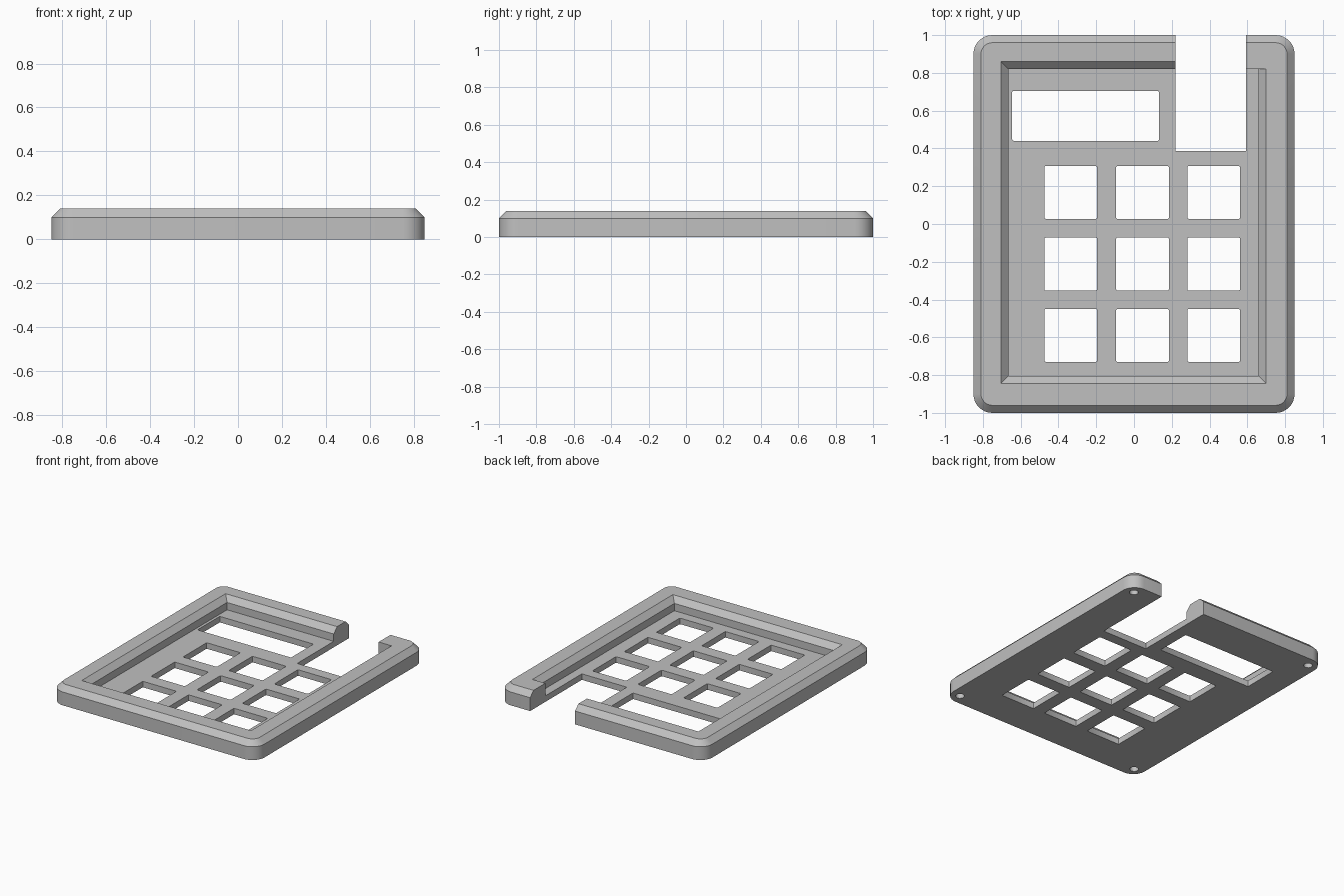
import bpy
import bmesh
import math

cube = bpy.data.objects.get("Cube")
if cube:
    bpy.data.objects.remove(cube, do_unlink=True)

grey = bpy.data.materials.new("plain grey")
grey.use_nodes = True
colour = (0.53, 0.53, 0.53, 1)
grey.diffuse_color = colour
grey.node_tree.nodes["Principled BSDF"].inputs["Base Color"].default_value = colour

FLOOR, SHOULDER, TOP = 0.045, 0.10, 0.14
BEVEL = TOP - SHOULDER


def outline(x0, x1, y0, y1, radius=0, steps=8):
    """Counter-clockwise rectangle, with rounded corners if radius is set."""
    if not radius:
        return [(x1, y1), (x0, y1), (x0, y0), (x1, y0)]
    centres = outline(x0 + radius, x1 - radius, y0 + radius, y1 - radius)
    pts = []
    for i, (cx, cy) in enumerate(centres):
        for k in range(steps + 1):
            a = math.pi / 2 * (i + k / steps)
            pts.append((cx + radius * math.cos(a), cy + radius * math.sin(a)))
    return pts


def loft(name, layers):
    """Closed solid through a stack of (outline, height) layers."""
    bm = bmesh.new()
    rings = [[bm.verts.new((x, y, z)) for x, y in pts] for pts, z in layers]
    n = len(rings[0])
    for low, high in zip(rings, rings[1:]):
        for i in range(n):
            j = (i + 1) % n
            bm.faces.new((low[i], low[j], high[j], high[i]))
    bm.faces.new(rings[0][::-1])
    bm.faces.new(rings[-1])
    mesh = bpy.data.meshes.new(name)
    bm.to_mesh(mesh)
    bm.free()
    mesh.materials.append(grey)
    obj = bpy.data.objects.new(name, mesh)
    bpy.context.collection.objects.link(obj)
    return obj


def prism(name, pts, z0, z1):
    return loft(name, [(pts, z0), (pts, z1)])


def cut(target, cutter):
    """Subtract the cutter from the target, then discard it."""
    cutter.hide_render = True
    mod = target.modifiers.new("cut", 'BOOLEAN')
    mod.operation = 'DIFFERENCE'
    mod.solver = 'EXACT'
    mod.object = cutter
    bpy.context.view_layer.objects.active = target
    bpy.ops.object.modifier_apply(modifier=mod.name)
    bpy.data.objects.remove(cutter, do_unlink=True)


# Rounded case with a bevelled top edge
side = outline(-0.85, 0.85, -1, 1, 0.10)
rim = outline(-0.85 + BEVEL, 0.85 - BEVEL, -1 + BEVEL, 1 - BEVEL, 0.10 - BEVEL)
case = loft("keypad_case", [(side, 0), (side, SHOULDER), (rim, TOP)])

# Sunken face with sloping upper walls; the back right stays square
inner = outline(-0.665, 0.66, -0.805, 0.82)
outer = outline(-0.705, 0.70, -0.845, 0.86)
pocket = loft("pocket_cutter", [(inner, FLOOR), (inner, SHOULDER), (outer, TOP), (outer, 0.3)])
cut(pocket, prism("square_wall", outline(0.4, 0.9, 0.82, 1.1), -0.1, 0.5))
cut(case, pocket)

# Notch through the back edge
cut(case, prism("notch_cutter", outline(0.22, 0.593, 0.387, 1.2), -0.1, 0.4))

# Display window
cut(case, prism("window_cutter", outline(-0.645, 0.132, 0.44, 0.705, 0.008, 2), -0.1, 0.3))

# Three by three key openings
for cx in (-0.335, 0.045, 0.422):
    for cy in (0.167, -0.212, -0.59):
        key = outline(cx - 0.14, cx + 0.14, cy - 0.14, cy + 0.14, 0.008, 2)
        cut(case, prism("key_cutter", key, -0.1, 0.3))

# Blind screw holes underneath
for sx in (-1, 1):
    for sy in (-1, 1):
        ring = [(sx * 0.775 + 0.03 * math.cos(math.tau * i / 24),
                 sy * 0.922 + 0.03 * math.sin(math.tau * i / 24)) for i in range(24)]
        cut(case, prism("screw_cutter", ring, -0.1, 0.08))

bpy.ops.object.select_all(action='DESELECT')
case.select_set(True)
bpy.context.view_layer.objects.active = case
bpy.ops.object.shade_smooth_by_angle(angle=math.radians(30))
